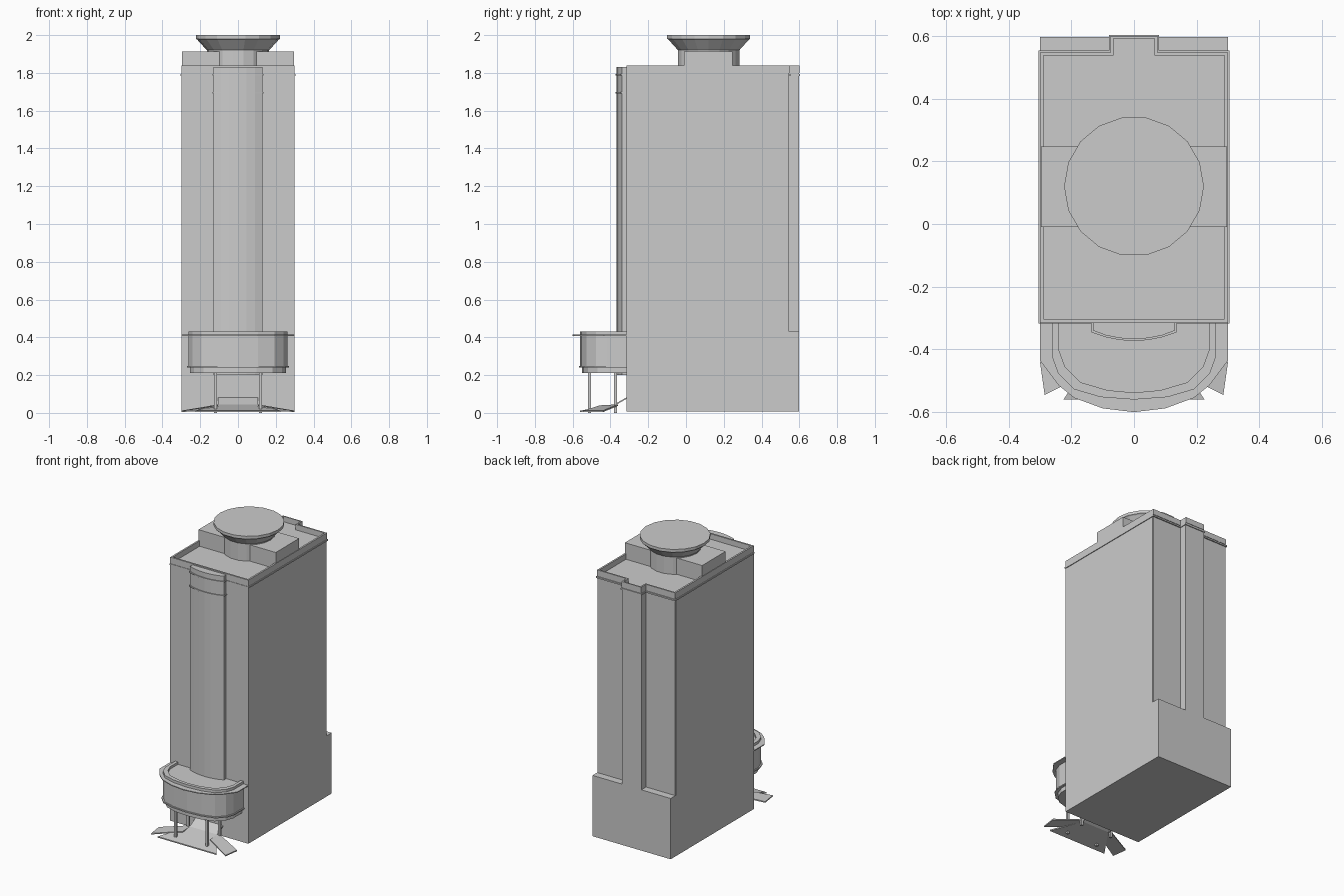
import bpy, math

if "Cube" in bpy.data.objects:
    bpy.data.objects.remove(bpy.data.objects["Cube"])

def mesh(name, verts, faces):
    me = bpy.data.meshes.new(name)
    me.from_pydata(verts, [], faces)
    me.update()
    ob = bpy.data.objects.new(name, me)
    bpy.context.collection.objects.link(ob)
    return ob

def prism(name, pts, z0, z1):
    """Extrude a counter-clockwise outline between two heights."""
    n = len(pts)
    verts = [(x, y, z) for z in (z0, z1) for x, y in pts]
    faces = [tuple(range(n))[::-1], tuple(range(n, 2 * n))]
    faces += [(i, (i + 1) % n, n + (i + 1) % n, n + i) for i in range(n)]
    return mesh(name, verts, faces)

def rim(name, outer, inner, z0, z1):
    """Hollow wall between two matching outlines."""
    n = len(outer)
    verts = [(x, y, z) for o in (outer, inner) for z in (z0, z1) for x, y in o]
    faces = []
    for i in range(n):
        j = (i + 1) % n
        faces += [(i, j, n + j, n + i), (2*n + j, 2*n + i, 3*n + i, 3*n + j),
                  (n + i, n + j, 3*n + j, 3*n + i), (j, i, 2*n + i, 2*n + j)]
    return mesh(name, verts, faces)

def box(name, x0, x1, y0, y1, z0, z1):
    return prism(name, [(x0, y0), (x1, y0), (x1, y1), (x0, y1)], z0, z1)

def mirrored(half):
    """Complete a left-side outline across x = 0."""
    return half + [(-x, y) for x, y in reversed(half) if abs(x) > 1e-6]

def plate(name, top, t=0.008):
    """Thin sloping plate from its four top corners."""
    v = [(x, y, z - t) for x, y, z in top] + list(top)
    f = [(3, 2, 1, 0), (4, 5, 6, 7)] + [(i, (i+1) % 4, 4 + (i+1) % 4, 4 + i) for i in range(4)]
    return mesh(name, v, f)

def tower(w, y0, y1, nw, y2):
    """Plan of the tower with its rear rib."""
    return [(-w, y0), (w, y0), (w, y1), (nw, y1), (nw, y2), (-nw, y2), (-nw, y1), (-w, y1)]

# tower, base and parapet
prism("tower_body", tower(0.297, -0.315, 0.545, 0.075, 0.597), 0.3, 1.80)
box("tower_base", -0.3, 0.3, -0.315, 0.597, 0.008, 0.43)
box("main_block", -0.3, 0.3, -0.315, 0.54, 0.43, 1.80)
out, inn = tower(0.3, -0.315, 0.547, 0.075, 0.6), tower(0.288, -0.303, 0.537, 0.065, 0.592)
rim("parapet", out, inn, 1.80, 1.838)
rim("parapet_ledge", tower(0.305, -0.318, 0.553, 0.08, 0.603), inn, 1.783, 1.793)

# curved front bay with two ledges
def bay(w, d):
    return mirrored([(-w, -0.31), (-w, -0.34 - d), (-0.09, -0.355 - d), (-0.045, -0.364 - d), (0, -0.367 - d)])
prism("front_bay", bay(0.13, 0), 0.2, 1.83)
for z in (1.69, 1.787):
    prism("bay_ledge", bay(0.135, 0.006), z, z + 0.008)

# roof block, round neck and flared cap
box("roof_block", -0.297, 0.297, -0.01, 0.247, 1.79, 1.913)
def ring(r, z):
    return [(r * math.cos(i * math.pi / 9), 0.12 + r * math.sin(i * math.pi / 9), z) for i in range(18)]
levels = [(0.165, 1.79), (0.165, 1.92), (0.215, 1.975), (0.223, 1.98), (0.223, 2.0)]
v = [p for r, z in levels for p in ring(r, z)]
f = [tuple(range(18))[::-1], tuple(range(72, 90))]
for k in range(4):
    f += [(18*k + i, 18*k + (i+1) % 18, 18*k + 18 + (i+1) % 18, 18*k + 18 + i) for i in range(18)]
mesh("roof_cap", v, f)

# entrance canopy: drum, raised rim, thin brim and lower lip
def canopy(s):
    half = [(-0.265, -0.31), (-0.265, -0.425), (-0.245, -0.48), (-0.195, -0.53), (-0.11, -0.555), (0, -0.563)]
    return mirrored([(x + s, y + (s if i else 0)) for i, (x, y) in enumerate(half[:-1])] + [(0, half[-1][1] + s)])
prism("canopy_drum", canopy(0.003), 0.24, 0.415)
rim("canopy_rim", canopy(0.003), canopy(0.025), 0.41, 0.432)
prism("canopy_bottom", canopy(0.012), 0.21, 0.24)
prism("canopy_lip", canopy(-0.004), 0.24, 0.248)
brim = mirrored([(-0.3, -0.31), (-0.3, -0.435), (-0.24, -0.515), (-0.19, -0.555), (-0.1, -0.588), (0, -0.6)])
prism("canopy_brim", brim, 0.408, 0.414)

# columns, entrance ramp, steps and side wings
for s in (-1, 1):
    for y in (-0.51, -0.372):
        box("canopy_column", s*0.12 - 0.008, s*0.12 + 0.008, y - 0.008, y + 0.008, 0, 0.22)
    wing = [(s*0.105, -0.36, 0.045), (s*0.105, -0.455, 0.04), (s*0.285, -0.545, 0.012), (s*0.3, -0.44, 0.012)]
    plate("side_wing", wing if s < 0 else wing[::-1])
plate("entrance_ramp", [(-0.225, -0.56, 0.012), (0.225, -0.56, 0.012), (0.105, -0.38, 0.045), (-0.105, -0.38, 0.045)])
plate("entrance_slope", [(-0.105, -0.38, 0.045), (0.105, -0.38, 0.045), (0.105, -0.31, 0.085), (-0.105, -0.31, 0.085)])
